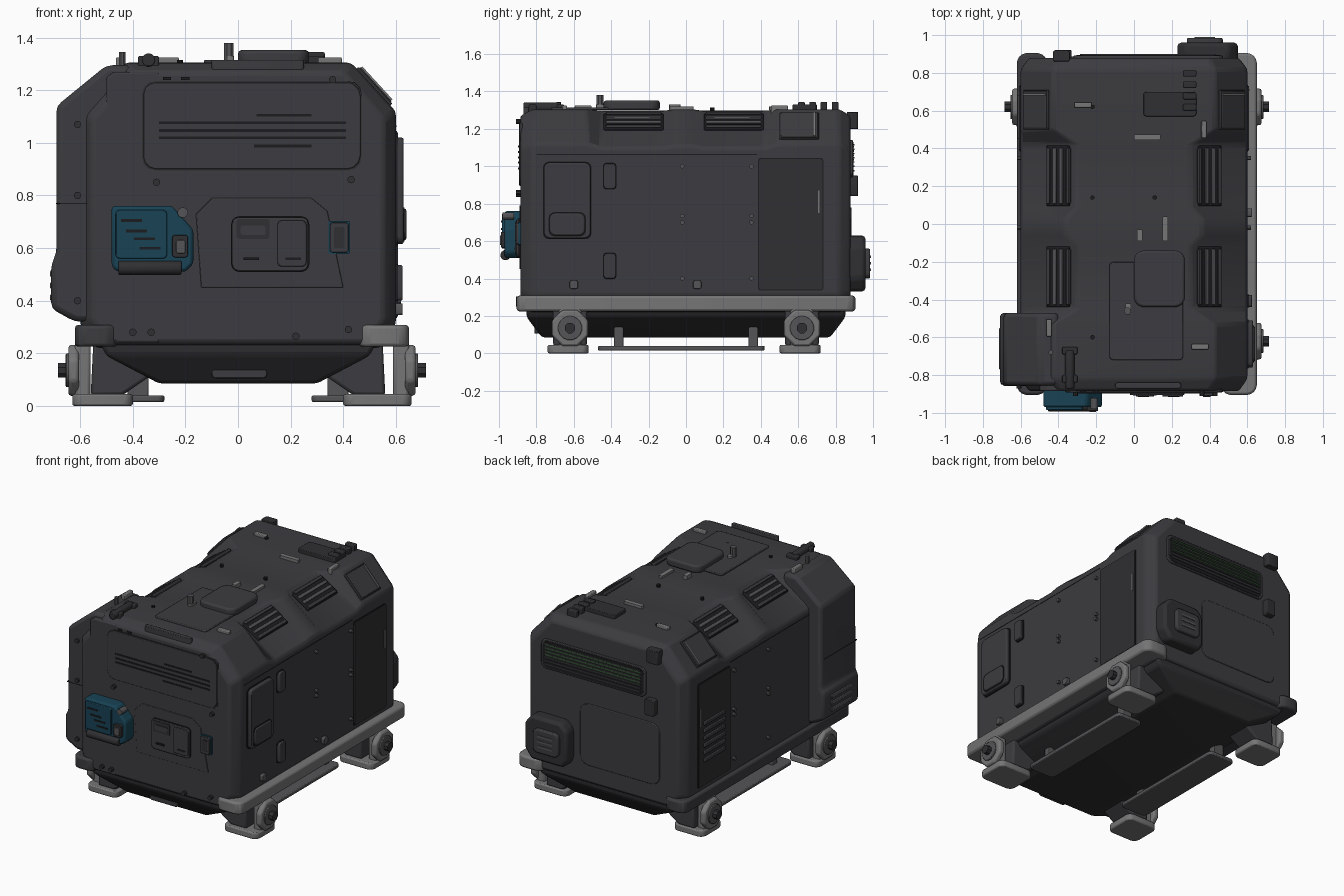
import bpy, bmesh, math
from mathutils import Vector

cube = bpy.data.objects.get("Cube")
if cube:
    bpy.data.objects.remove(cube, do_unlink=True)


def material(name, rgb):
    m = bpy.data.materials.new(name)
    m.use_nodes = True
    m.diffuse_color = (*rgb, 1)
    m.node_tree.nodes["Principled BSDF"].inputs["Base Color"].default_value = (*rgb, 1)
    return m


SHELL = material("charcoal shell", (0.045, 0.044, 0.05))
DARK = material("dark panel", (0.029, 0.029, 0.032))
BLACK = material("black slot", (0.012, 0.012, 0.014))
LIGHT = material("light grey metal", (0.18, 0.18, 0.18))
MID = material("mid grey metal", (0.09, 0.09, 0.095))
BLUE = material("petrol blue", (0.009, 0.055, 0.09))
GREEN = material("green mesh", (0.03, 0.075, 0.03))
parts = []


def finish(name, bm, mat, bevel=0):
    bmesh.ops.recalc_face_normals(bm, faces=bm.faces)
    me = bpy.data.meshes.new(name)
    bm.to_mesh(me)
    bm.free()
    me.materials.append(mat)
    ob = bpy.data.objects.new(name, me)
    bpy.context.collection.objects.link(ob)
    if bevel:
        mod = ob.modifiers.new("soft edges", "BEVEL")
        mod.width, mod.segments, mod.limit_method = bevel, 2, "ANGLE"
        mod.angle_limit = math.radians(25)
    parts.append(ob)
    return ob


def loft(name, rings, mat, bevel=0):
    bm = bmesh.new()
    loops = [[bm.verts.new(p) for p in r] for r in rings]
    for a, b in zip(loops, loops[1:]):
        for i in range(len(a)):
            j = (i + 1) % len(a)
            bm.faces.new((a[i], a[j], b[j], b[i]))
    bm.faces.new(loops[0])
    bm.faces.new(loops[-1])
    return finish(name, bm, mat, bevel)


def prism(name, axis, pts, lo, hi, mat, bevel=0):
    place = {"x": lambda u, v, d: (d, u, v), "y": lambda u, v, d: (u, d, v),
             "z": lambda u, v, d: (u, v, d)}[axis]
    return loft(name, [[place(u, v, d) for u, v in pts] for d in (lo, hi)], mat, bevel)


def panel(name, axis, u, v, d, mat, r=0.02, bevel=0):
    """Slab with a rounded outline, facing along the axis."""
    pts = []
    for k, (cu, cv) in enumerate(((u[1] - r, v[1] - r), (u[0] + r, v[1] - r),
                                  (u[0] + r, v[0] + r), (u[1] - r, v[0] + r))):
        for t in range(4):
            a = math.radians(90 * k + 30 * t)
            pts.append((cu + r * math.cos(a), cv + r * math.sin(a)))
    return prism(name, axis, pts, d[0], d[1], mat, bevel)


def box(name, x, y, z, mat, bevel=0, tilt=0):
    c = Vector(((x[0] + x[1]) / 2, (y[0] + y[1]) / 2, (z[0] + z[1]) / 2))
    bm = bmesh.new()
    bmesh.ops.create_cube(bm, size=1)
    bmesh.ops.scale(bm, verts=bm.verts, vec=(x[1] - x[0], y[1] - y[0], z[1] - z[0]))
    ob = finish(name, bm, mat, bevel)
    ob.location, ob.rotation_euler.y = c, tilt
    return ob


def disc(name, axis, centre, r, depth, mat, sides=16, bevel=0):
    i = "xyz".index(axis)
    u, v = [c for k, c in enumerate(centre) if k != i]
    ring = [(u + r * math.cos(2 * math.pi * (k + .5) / sides),
             v + r * math.sin(2 * math.pi * (k + .5) / sides)) for k in range(sides)]
    return prism(name, axis, ring, centre[i] - depth / 2, centre[i] + depth / 2, mat, bevel)


# Main shell: cross-sections along the length, pinched at the shoulder vents
def section(y, foot, side, top, low, hip, shoulder, roof):
    half = [(foot, low), (side, hip), (side, shoulder), (top, roof)]
    return [(x, y, z) for x, z in half] + [(-x, y, z) for x, z in reversed(half)]


def end(y):
    return section(y, .5, .555, .4, .24, .33, 1.09, 1.27)


def wide(y):
    return section(y, .54, .6, .43, .22, .31, 1.12, 1.305)


def pinched(y):
    return section(y, .54, .6, .3, .22, .31, 1.1, 1.297)


def ridge(y):
    return section(y, .54, .6, .36, .22, .31, 1.11, 1.305)


loft("main_shell", [end(-.885), wide(-.82), wide(-.53), pinched(-.45), pinched(-.12), ridge(-.06),
                    ridge(.03), pinched(.09), pinched(.42), wide(.5), wide(.82), end(.88)], SHELL, .015)
# Belly pan
loft("belly_pan", [[(sx * x, sy * y, z) for sx, sy in ((1, 1), (-1, 1), (-1, -1), (1, -1))]
                   for x, y, z in ((.54, .86, .27), (.5, .85, .19), (.3, .77, .085))], DARK, .015)
# Side pod at the front corner, with the front face running up to it
pod = [(-.42, .32), (-.62, .32), (-.71, .37), (-.71, .54), (-.69, .58), (-.69, 1.14), (-.5, 1.295), (-.4, 1.295)]
prism("front_corner_pod", "y", pod, -.855, -.47, SHELL, .03)
prism("front_face_wing", "y", [(-.5, .27), (-.46, .24), (-.3, .24), (-.3, 1.27), (-.47, 1.27), (-.5, 1.25)],
      -.885, -.6, SHELL, .008)
box("pod_seam", (-.692, -.52), (-.857, -.5), (.768, .772), BLACK)
for k in range(3):
    box("pod_louvre", (-.714, -.7), (-.77, -.55), (.4 + .045 * k, .425 + .045 * k), MID, .004)

# Rails, wheels, legs and skids
for s, out, metal in ((1, .65, LIGHT), (-1, .62, SHELL)):
    panel("side_rail", "z", sorted((s * .46, s * out)), (-.905, .905), (.225, .308), metal, .05, .025)
    for sy in (-1, 1):
        y = sy * .62
        disc("wheel", "x", (s * (out + .005), y, .135), .105, .04, LIGHT, 8, .012)
        disc("wheel_ring", "x", (s * (out + .025), y, .135), .065, .02, MID, 16, .004)
        disc("wheel_hub", "x", (s * (out + .04), y, .135), .03, .05, DARK, 8)
        box("leg", sorted((s * (out - .06), s * out)), (y - .06, y + .06), (.03, .25), LIGHT, .012)
        panel("foot_pad", "z", sorted((s * .4, s * (out + .01))), (y - .12, y + .1), (0, .045), LIGHT, .04, .008)
        prism("leg_brace", "y", [(s * x, z) for x, z in ((.28, .15), (.34, .22), (.55, .24), (.56, .04), (.44, .04))],
              y - .09, y + .09, SHELL, .012)
    panel("skid", "z", sorted((s * .28, s * .48)), (-.47, .42), (.015, .04), MID, .03, .006)
    for y in (-.36, .36):
        box("skid_mount", sorted((s * .34, s * .42)), (y - .025, y + .025), (.03, .14), MID, .006)

# Shoulder vents
tilt = math.atan2(.197, .3)
for s in (1, -1):
    for yc in (.255, -.28):
        y0, y1 = yc - .16, yc + .16
        box("shoulder_vent_frame", (s * .4 - .072, s * .4 + .072), (y0, y1), (1.222, 1.246), BLACK, .006, s * tilt)
        for k in range(4):
            x = .347 + .035 * k
            z = 1.297 - (x - .3) * .657 + .015
            box("shoulder_vent_slat", (s * x - .01, s * x + .01), (y0 + .012, y1 - .012), (z - .012, z + .008),
                MID if k in (1, 2) else SHELL, .004, s * tilt)

# Front face: louvre panel, control panel, socket
F = -.885
panel("front_louvre_outline", "y", (-.365, .47), (.895, 1.235), (F - .004, F + .02), DARK, .05)
panel("front_louvre_panel", "y", (-.36, .465), (.9, 1.23), (F - .008, F + .02), SHELL, .05, .003)
for k, (a, b) in enumerate(((.07, .28), (-.3, .41), (-.3, .41), (-.3, .41), (.06, .28))):
    z = (1.105, 1.077, 1.047, 1.02, .988)[k]
    box("front_slot", (a, b), (F - .012, F), (z - .005, z + .005), BLACK)
prism("front_raised_field", "y", [(-.16, .73), (-.1, .79), (.28, .79), (.34, .74), (.4, .45), (-.14, .45)],
      F - .006, F, SHELL, .005)
panel("control_panel_outline", "y", (-.026, .271), (.509, .721), (F - .012, F), BLACK, .03)
panel("control_panel", "y", (-.022, .267), (.513, .717), (F - .02, F), SHELL, .025, .004)
panel("control_display", "y", (-.005, .12), (.635, .71), (F - .023, F), DARK, .01)
panel("control_readout", "y", (.01, .105), (.65, .685), (F - .027, F), SHELL, .008)
panel("control_cover", "y", (.15, .26), (.53, .705), (F - .028, F), SHELL, .015, .004)
for x in (.02, .18):
    box("control_slot", (x, x + .06), (F - .031, F), (.555, .565), BLACK)
panel("front_socket_trim", "y", (.344, .426), (.577, .703), (F - .01, F), BLUE, .008)
panel("front_socket", "y", (.35, .42), (.583, .697), (F - .025, F), SHELL, .01, .005)
panel("front_socket_lid", "y", (.365, .405), (.6, .68), (F - .03, F), DARK, .008)
panel("lower_grip", "y", (-.1, .11), (.105, .14), (-.81, -.76), SHELL, .015, .006)
for x in (-.27, -.2):
    box("front_label_slot", (x - .016, x + .016), (F - .006, F + .03), (1.239, 1.251), BLACK)

# Blue service module
prism("blue_module", "y", [(-.46, .51), (-.2, .51), (-.17, .54), (-.17, .67), (-.25, .76), (-.48, .76), (-.48, .53)],
      -.97, -.86, BLUE, .012)
panel("blue_module_face", "y", (-.465, -.27), (.56, .745), (-.985, -.95), BLUE, .015, .005)
disc("blue_module_roller", "x", (-.335, -.965, .525), .028, .24, DARK, 12, .005)
panel("blue_module_latch", "y", (-.25, -.19), (.565, .65), (-.99, -.95), DARK, .01, .004)
panel("blue_module_latch_tab", "y", (-.235, -.2), (.58, .63), (-.995, -.96), MID, .008, .003)
for x, z in ((-.41, .705), (-.39, .665), (-.36, .635), (-.34, .6)):
    box("blue_module_slot", (x - .035, x + .045), (-.989, -.96), (z - .005, z + .005), BLACK)
disc("blue_module_pivot", "y", (-.21, -.95, .735), .02, .06, MID, 12)

# Flanks: hatch, doors, handles, shoulder recesses
S = .6
panel("flank_hatch_outline", "x", (-.765, -.505), (.61, 1.025), (S - .02, S + .006), BLACK, .03)
panel("flank_hatch", "x", (-.76, -.51), (.615, 1.02), (S - .02, S + .03), SHELL, .03, .008)
panel("flank_hatch_grip_rim", "x", (-.735, -.535), (.625, .755), (S, S + .033), BLACK, .03)
panel("flank_hatch_grip", "x", (-.73, -.54), (.63, .75), (S, S + .04), SHELL, .03, .008)
for z in (.88, .4):
    panel("flank_handle_rim", "x", (-.443, -.372), (z - .004, z + .139), (S - .01, S + .008), BLACK, .015)
    panel("flank_handle", "x", (-.44, -.375), (z, z + .135), (S - .01, S + .025), SHELL, .015, .006)
slope = math.atan2(.185, .17)
for s in (1, -1):
    panel("rear_door_seam", "x", (.385, .735), (.335, 1.045), sorted((s * .58, s * .604)), BLACK, .015)
    panel("rear_side_door", "x", (.39, .73), (.34, 1.04), sorted((s * .58, s * .608)), DARK, .015)
    box("door_edge_strip", sorted((s * .6, s * .612)), (.705, .715), (.75, .87), LIGHT)
    cx, nx, nz = s * .515, s * math.sin(slope), math.cos(slope)
    box("shoulder_recess", (cx - .095, cx + .095), (.5, .71), (1.2025, 1.2225), DARK, .004, s * slope)
    box("shoulder_recess_lid", (cx - .088, cx + .088), (.507, .703), (1.2, 1.2275), SHELL, .004, s * slope)
    box("shoulder_strip", (cx + .01 * nx - .085, cx + .01 * nx + .085), (.68, .692),
        (1.2125 + .01 * nz - .008, 1.2125 + .01 * nz + .012), LIGHT, 0, s * slope)
    for y in (-.02, .35):
        for z in (.4, .7, .735, 1):
            disc("flank_bolt", "x", (s * .607, y, z), .012, .024, MID, 8)
    box("flank_seam", sorted((s * .59, s * .602)), (-.8, .38), (1.061, 1.065), BLACK)
for k in range(6):
    box("door_louvre", (-.62, -.6), (.45, .68), (.5 + .05 * k, .525 + .05 * k), SHELL, .004)
for y in (-.6, .06):
    panel("flank_catch", "x", (y - .022, y + .022), (.345, .39), (S, S + .025), MID, .01, .004)

# Rear face: mesh grille, power box, small latch
R = .88
panel("rear_grille_frame", "y", (-.32, .47), (.94, 1.14), (R - .03, R + .012), SHELL, .04, .004)
panel("rear_grille_recess", "y", (-.305, .455), (.95, 1.13), (R, R + .015), BLACK, .035)
for k in range(7):
    z = .962 + .023 * k
    if k > 2:
        box("rear_grille_mesh", (-.285, .435), (R, R + .018), (z, z + .009), GREEN)
    box("rear_grille_bar", (-.285, .435), (R, R + .021), (z + .011, z + .018), SHELL)
prism("rear_power_box", "y", [(.26, .33), (.5, .33), (.55, .4), (.55, .57), (.5, .63), (.28, .63), (.23, .58), (.23, .38)],
      .86, .96, DARK, .02)
panel("rear_power_cover", "y", (.28, .47), (.4, .56), (.94, .985), SHELL, .03, .01)
for k in range(3):
    box("rear_power_slot", (.32, .43), (.97, .989), (.44 + .035 * k, .453 + .035 * k), MID)
panel("rear_latch", "y", (-.4, -.33), (.84, .95), (.87, .92), DARK, .012, .006)
panel("rear_lower_field", "y", (-.42, .18), (.36, .78), (R - .01, R + .006), SHELL, .06, .005)

# Roof: plates, hatch, clips and fittings
T = 1.3
panel("roof_plate", "z", (-.13, .26), (-.72, -.2), (T, 1.315), SHELL, .02, .005)
panel("roof_hatch", "z", (0, .27), (-.44, -.14), (T, 1.352), SHELL, .05, .012)
panel("roof_front_bar", "z", (-.1, .25), (-.87, -.84), (1.27, 1.315), SHELL, .012, .006)
panel("roof_rear_box", "z", (.05, .33), (.57, .7), (T, 1.33), DARK, .015, .006)
for k in range(4):
    box("roof_rear_fin", (.26, .33), (.6 + .06 * k, .635 + .06 * k), (1.29, 1.345), DARK, .006)
panel("roof_light_bar", "z", (0, .14), (.445, .475), (T, 1.32), LIGHT, .008)
panel("roof_light_bar", "z", (.15, .18), (-.09, .04), (T, 1.32), LIGHT, .008)
for x, y in ((.03, -.06), (-.03, -.45)):
    panel("roof_tab", "z", (x - .015, x + .015), (y - .03, y + .03), (T, 1.33), LIGHT, .006)
for x, y, w, d in ((-.27, .63, .045, .014), (.37, .5, .014, .045), (.35, -.65, .045, .014), (-.45, -.55, .014, .045)):
    box("roof_clip", (x - w, x + w), (y - d, y + d), (1.28, 1.325), LIGHT, .005)
disc("roof_roller", "y", (-.34, -.77, 1.315), .026, .2, DARK, 12, .005)
for y in (-.82, -.67):
    box("roof_roller_mount", (-.38, -.3), (y - .02, y + .02), (1.28, 1.33), DARK, .006)
disc("roof_knob", "z", (-.035, -.46, 1.345), .02, .07, MID, 8)
disc("roof_post", "z", (-.44, -.68, 1.32), .013, .05, MID, 8)
panel("rear_roof_handle", "z", (-.43, -.34), (.86, .92), (1.2, 1.29), DARK, .012, .006)

# Bolts on the front and roof
for x, z in ((.36, 1.24), (-.31, .85), (.43, .86), (-.4, .28), (-.33, .28), (.42, .29), (.22, .265)):
    disc("front_bolt", "y", (x, F - .005, z), .014, .04, DARK, 10)
for z in (.4, .8, 1.07):
    disc("pod_bolt", "y", (-.61, -.86, z), .014, .02, DARK, 10)
for x in (-.22, .11):
    for y in (.14, .62, -.6):
        disc("roof_bolt", "z", (x, y, 1.305), .012, .02, BLACK, 8)

# Shading
bpy.ops.object.select_all(action="DESELECT")
for ob in parts:
    ob.select_set(True)
bpy.context.view_layer.objects.active = parts[0]
bpy.ops.object.shade_smooth_by_angle(angle=math.radians(30))
